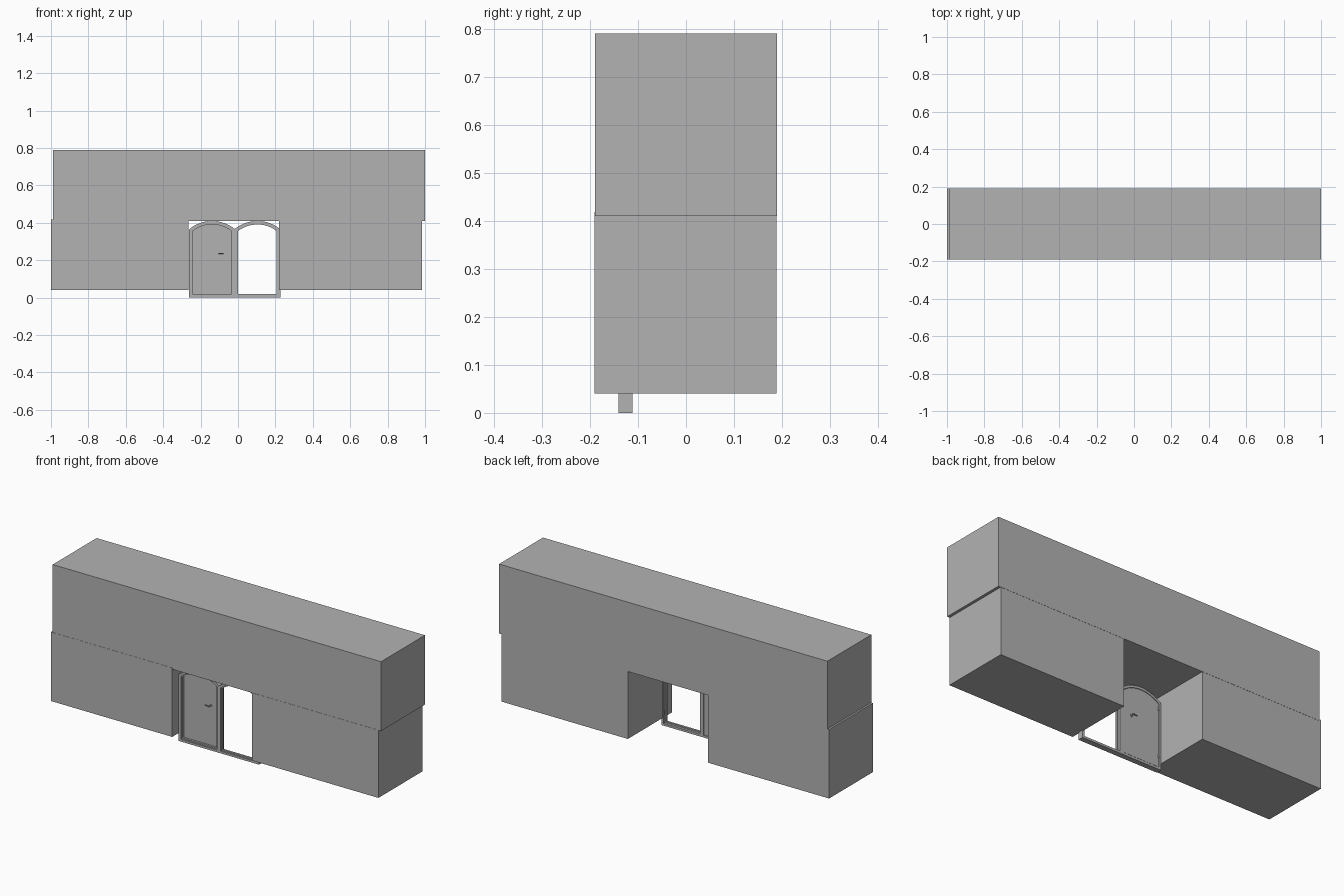
import bpy, bmesh, math
from mathutils import Matrix, Vector

if "Cube" in bpy.data.objects:
    bpy.data.objects.remove(bpy.data.objects["Cube"], do_unlink=True)

grey = bpy.data.materials.new("plain_grey")
grey.use_nodes = True
tone = (0.45, 0.45, 0.45, 1)
grey.diffuse_color = tone
grey.node_tree.nodes["Principled BSDF"].inputs["Base Color"].default_value = tone


def finish(bm, name):
    bmesh.ops.recalc_face_normals(bm, faces=bm.faces)
    mesh = bpy.data.meshes.new(name)
    bm.to_mesh(mesh)
    bm.free()
    mesh.materials.append(grey)
    obj = bpy.data.objects.new(name, mesh)
    bpy.context.collection.objects.link(obj)
    return obj


def box(name, x0, x1, y0, y1, z0, z1):
    bm = bmesh.new()
    bmesh.ops.create_cube(bm, size=1)
    bmesh.ops.scale(bm, verts=bm.verts, vec=(x1 - x0, y1 - y0, z1 - z0))
    bmesh.ops.translate(bm, verts=bm.verts,
                        vec=((x0 + x1) / 2, (y0 + y1) / 2, (z0 + z1) / 2))
    return finish(bm, name)


def rod(name, centre, radius, length, axis):
    bm = bmesh.new()
    turn = Vector((0, 0, 1)).rotation_difference(Vector(axis)).to_matrix().to_4x4()
    bmesh.ops.create_cone(bm, cap_ends=True, segments=12, radius1=radius,
                          radius2=radius, depth=length,
                          matrix=Matrix.Translation(centre) @ turn)
    return finish(bm, name)


HALF, SPRING, RISE, STEPS = 0.1225, 0.365, 0.045, 16


def arch(cx, inset, sill):
    """Outline of a segmental arched opening, moved inwards by inset."""
    radius = (HALF ** 2 + RISE ** 2) / (2 * RISE)
    zc = SPRING + RISE - radius
    r, w = radius - inset, HALF - inset
    a = math.asin(w / r)
    pts = [(cx - w, sill), (cx + w, sill)]
    for i in range(STEPS + 1):
        t = a - 2 * a * i / STEPS
        pts.append((cx + r * math.sin(t), zc + r * math.cos(t)))
    return pts


def arch_ring(name, outer, inner, y0, y1):
    bm = bmesh.new()
    loops = [[bm.verts.new((x, y, z)) for x, z in pts]
             for pts, y in ((outer, y0), (inner, y0), (inner, y1), (outer, y1))]
    n = len(outer)
    for k in range(4):
        a, b = loops[k], loops[(k + 1) % 4]
        for i in range(n):
            j = (i + 1) % n
            bm.faces.new((a[i], a[j], b[j], b[i]))
    return finish(bm, name)


def arch_slab(name, pts, y0, y1):
    bm = bmesh.new()
    face = bm.faces.new([bm.verts.new((x, y0, z)) for x, z in pts])
    new = bmesh.ops.extrude_face_region(bm, geom=[face])["geom"]
    bmesh.ops.translate(bm, vec=(0, y1 - y0, 0),
                        verts=[v for v in new if isinstance(v, bmesh.types.BMVert)])
    return finish(bm, name)


# Wall masses
box("upper_wall", -0.99, 1.0, -0.19, 0.19, 0.41, 0.79)
box("lower_wall_right", -1.0, -0.265, -0.191, 0.189, 0.04, 0.418)
box("lower_wall_left", 0.22, 0.985, -0.191, 0.189, 0.04, 0.411)

# Pair of arched frames, each with a rebate stop and hinges
CLOSED, OPEN = -0.1385, 0.1035
for side, cx, hinge_x in (("right", CLOSED, -0.247), ("left", OPEN, 0.209)):
    arch_ring(f"door_frame_{side}", arch(cx, 0, 0), arch(cx, 0.013, 0.012),
              -0.141, -0.111)
    arch_ring(f"door_stop_{side}", arch(cx, 0.011, 0.01), arch(cx, 0.019, 0.019),
              -0.135, -0.124)
    for level, z in (("lower", 0.075), ("upper", 0.33)):
        rod(f"hinge_{level}_{side}", (hinge_x, -0.111, z), 0.003, 0.018, (0, 0, 1))

# Closed door leaf
arch_slab("door_leaf", arch(CLOSED, 0.0145, 0.014), -0.1235, -0.1125)

# Lever handle on both faces of the leaf
rod("handle_spindle", (-0.08, -0.118, 0.235), 0.003, 0.038, (0, 1, 0))
for side, y, plate_y in (("front", -0.137, -0.1245), ("back", -0.099, -0.1115)):
    rod(f"handle_rose_{side}", (-0.08, plate_y, 0.235), 0.008, 0.003, (0, 1, 0))
    rod(f"handle_lever_{side}", (-0.09, y, 0.236), 0.003, 0.026, (1, 0, 0))
